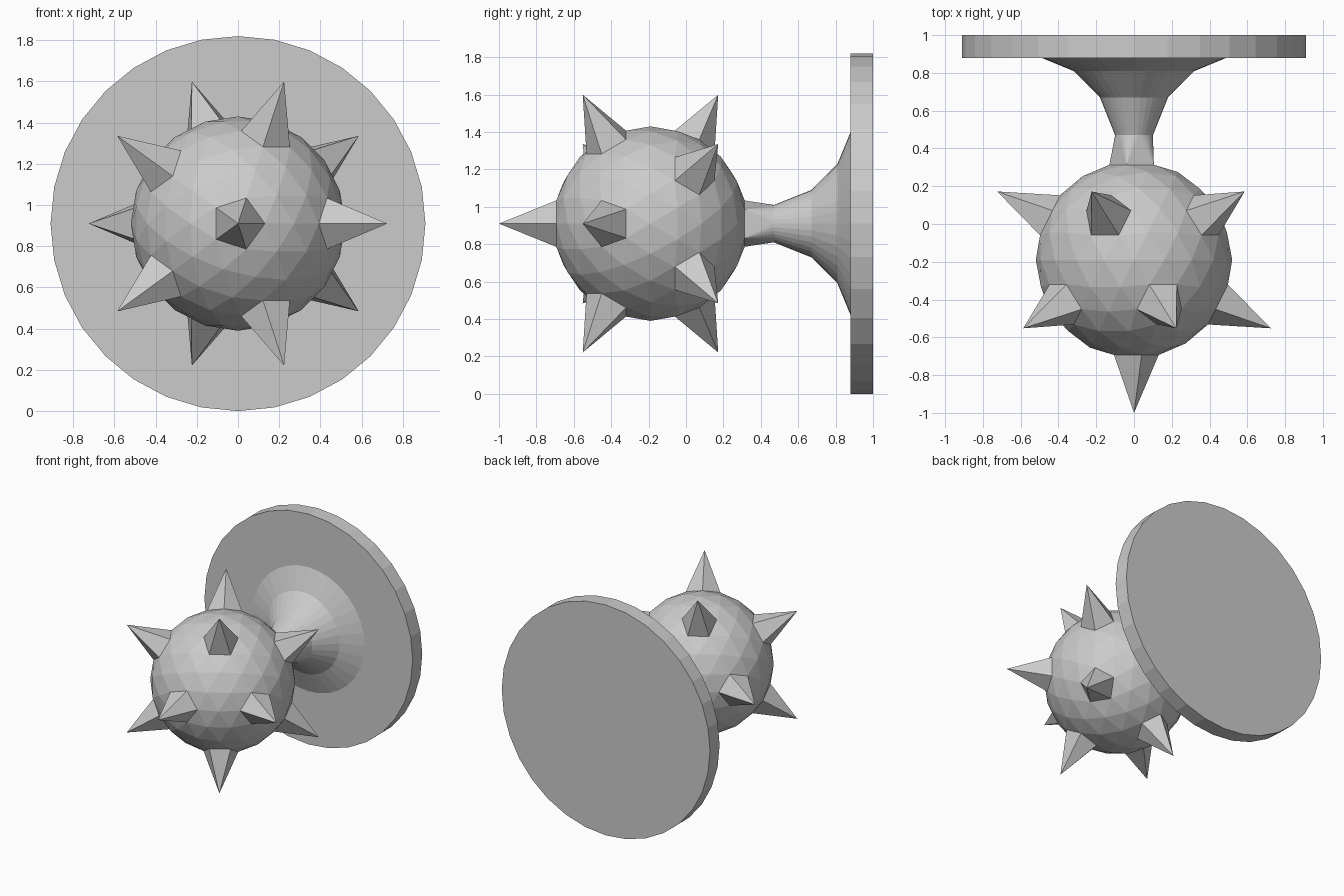
import bpy, bmesh, math
from mathutils import Matrix, Vector

if "Cube" in bpy.data.objects:
    bpy.data.objects.remove(bpy.data.objects["Cube"])

CZ = 0.91                              # height of the common axis
BALL_Y, BALL_R, TIP_R = -0.19, 0.52, 0.81
SIDES = 32


def finish(name, bm):
    bmesh.ops.recalc_face_normals(bm, faces=bm.faces)
    me = bpy.data.meshes.new(name)
    bm.to_mesh(me)
    bm.free()
    ob = bpy.data.objects.new(name, me)
    bpy.context.collection.objects.link(ob)
    return ob


def ring(bm, y, r, n=SIDES, start=0.0):
    vs = [bm.verts.new((r * math.cos(start + 2 * math.pi * i / n), y,
                        CZ + r * math.sin(start + 2 * math.pi * i / n))) for i in range(n)]
    return vs, [bm.edges.new((vs[i], vs[(i + 1) % n])) for i in range(n)]


# Spiked ball: the twelve five-edged vertices become spikes, the back one opens for the stem
bm = bmesh.new()
bmesh.ops.create_icosphere(bm, subdivisions=3, radius=BALL_R,
                           matrix=Matrix.Rotation(math.pi / 2, 4, 'X'))
poles = [v for v in bm.verts if len(v.link_edges) == 5]
back = max(poles, key=lambda v: v.co.y)
for v in poles:
    if v is not back:
        v.co *= TIP_R / BALL_R
collar_y = BALL_Y + back.link_edges[0].other_vert(back).co.y
bmesh.ops.delete(bm, geom=[back], context='VERTS')
bmesh.ops.translate(bm, verts=bm.verts, vec=Vector((0, BALL_Y, CZ)))
finish("spiked_ball", bm)

# Flared stem: five-sided collar on the ball widening to a round flare
bm = bmesh.new()
_, prev = ring(bm, collar_y, 0.13, 5, math.pi)
for y, r in [(0.47, 0.10), (0.67, 0.18), (0.81, 0.32), (0.88, 0.49)]:
    _, cur = ring(bm, y, r)
    bmesh.ops.bridge_loops(bm, edges=prev + cur)
    prev = cur
finish("flared_stem", bm)

# Round mounting plate
bm = bmesh.new()
front, e1 = ring(bm, 0.88, 0.91)
rear, e2 = ring(bm, 1.0, 0.91)
bmesh.ops.bridge_loops(bm, edges=e1 + e2)
bm.faces.new(front)
bm.faces.new(rear)
finish("mounting_plate", bm)
